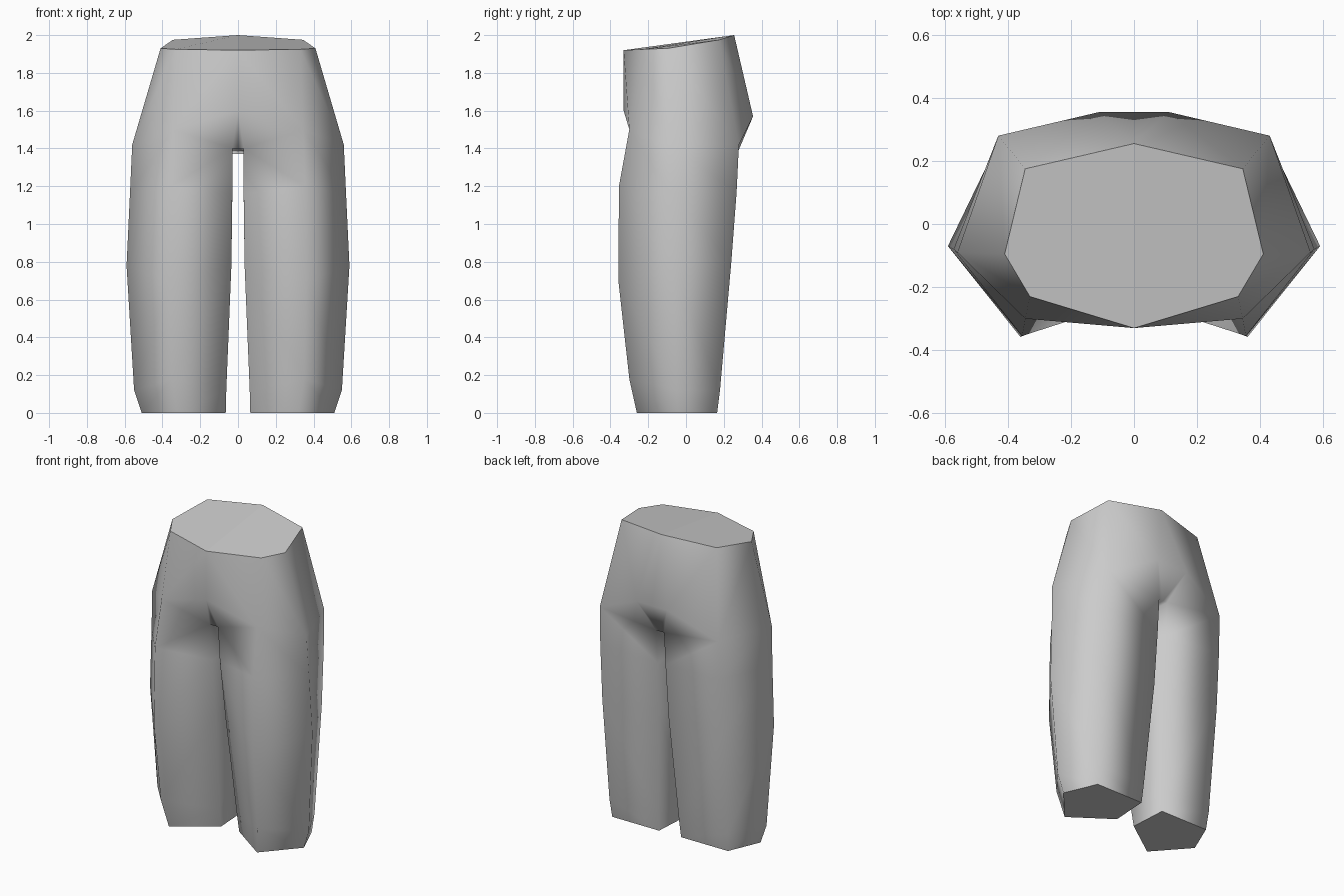
import bpy, bmesh

if "Cube" in bpy.data.objects:
    bpy.data.objects.remove(bpy.data.objects["Cube"])

# Soft grey cloth
cloth = bpy.data.materials.new("grey cloth")
cloth.diffuse_color = (0.6, 0.6, 0.6, 1)
cloth.use_nodes = True
cloth.node_tree.nodes["Principled BSDF"].inputs["Base Color"].default_value = cloth.diffuse_color

bm = bmesh.new()


def ring(points):
    return [bm.verts.new(p) for p in points]


def face(*verts, smooth=True):
    f = bm.faces.new(verts)
    f.smooth = smooth
    return f


# Waist half-loop: front centre, front, outer, back, back centre
F, E, A, B, K = ring([(0, -.33, 1.92), (.33, -.23, 1.925), (.41, -.095, 1.93),
                      (.345, .175, 1.975), (0, .255, 2)])

# Leg loops from hip to hem: front, outer, back, inner back, inner front
legs = [ring(p) for p in (
    [(.345, -.30, 1.50), (.56, -.09, 1.42), (.43, .28, 1.42), (.03, .27, 1.37), (.03, -.25, 1.40)],
    [(.355, -.355, 1.20), (.572, -.08, 1.16), (.435, .268, 1.17), (.03, .255, 1.15), (.03, -.23, 1.16)],
    [(.36, -.358, .70), (.59, -.07, .78), (.44, .24, .80), (.035, .23, .80), (.035, -.18, .78)],
    [(.35, -.30, .18), (.55, -.05, .12), (.43, .18, .12), (.075, .18, .12), (.062, -.10, .12)],
    [(.32, -.26, 0), (.51, -.045, 0), (.42, .165, 0), (.08, .165, 0), (.065, -.08, 0)],
)]
for top, low in zip(legs, legs[1:]):
    for i in range(5):
        j = (i + 1) % 5
        face(top[i], top[j], low[j], low[i])

# Hips, seat and crotch, joined to the hip loop
e, a, b, c, d = legs[0]
f0, k1, k0, c0, d0 = ring([(0, -.33, 1.60), (.11, .355, 1.57), (0, .355, 1.57),
                           (0, .27, 1.37), (0, -.25, 1.40)])
face(F, E, e, f0)
face(E, A, a, e)
face(A, B, b, a)
face(B, K, k1, b)
face(K, k0, k1)
face(f0, e, d, d0)
face(k1, k0, c0, c)
face(b, k1, c)
face(d0, d, c, c0)

# Flat caps at waist and hem
face(F, E, A, B, K, smooth=False)
face(*legs[-1], smooth=False)

# Mirror to the other side
bmesh.ops.mirror(bm, geom=bm.verts[:] + bm.edges[:] + bm.faces[:],
                 axis='X', merge_dist=.001)
bmesh.ops.recalc_face_normals(bm, faces=bm.faces[:])
for edge in bm.edges:
    edge.smooth = all(f.smooth for f in edge.link_faces)

mesh = bpy.data.meshes.new("trousers")
bm.to_mesh(mesh)
bm.free()
mesh.materials.append(cloth)
bpy.context.collection.objects.link(bpy.data.objects.new("trousers", mesh))
